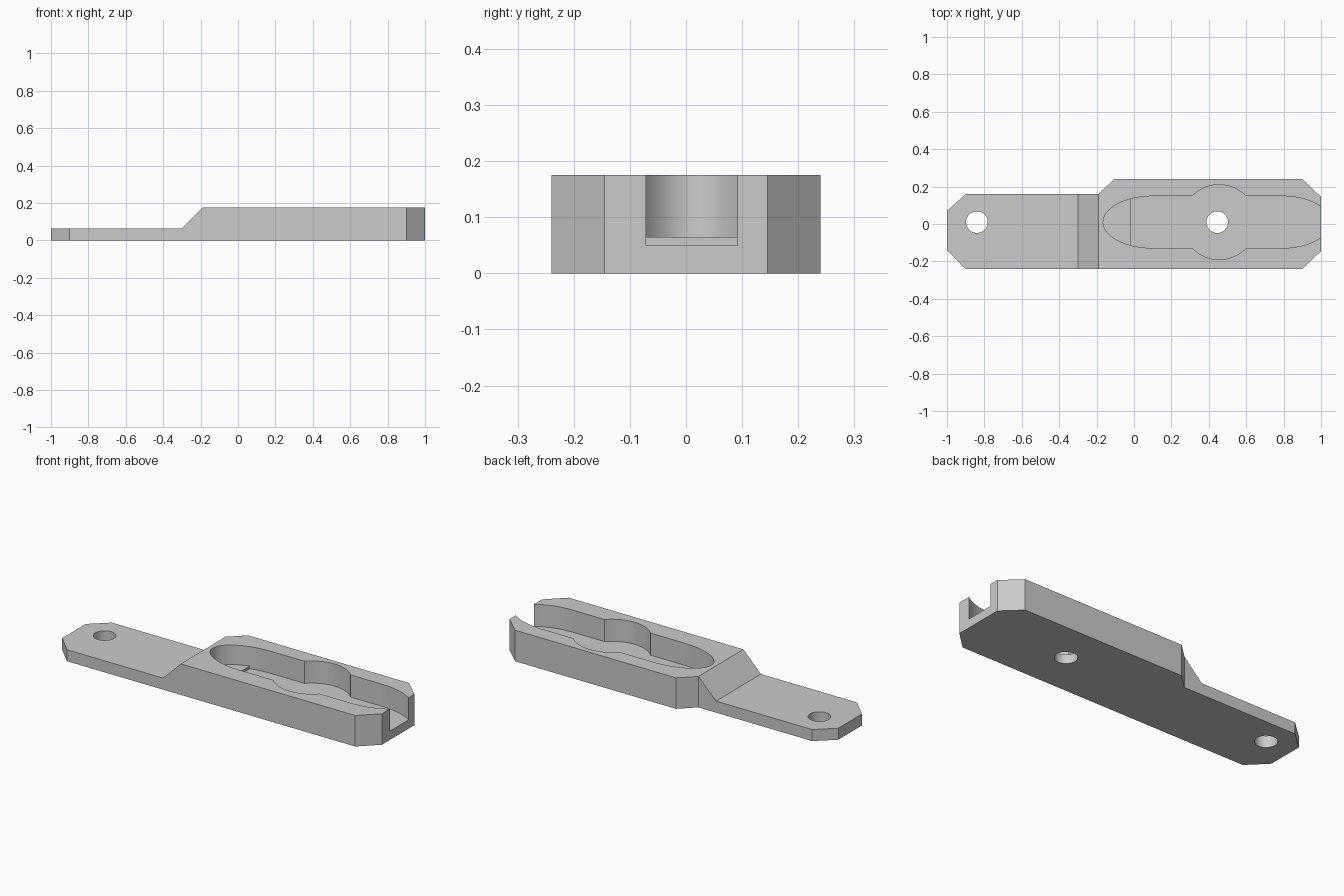
import bpy
import bmesh
import math

HEIGHT, THIN = 0.175, 0.065
AXIS_Y = 0.01           # centre line of pocket and holes
STEP_X = -0.02          # end of the shallow pocket shelf

cube = bpy.data.objects.get("Cube")
if cube:
    bpy.data.objects.remove(cube, do_unlink=True)

grey = bpy.data.materials.new("light_grey")
grey.use_nodes = True
grey.diffuse_color = (0.6, 0.6, 0.6, 1)
grey.node_tree.nodes["Principled BSDF"].inputs["Base Color"].default_value = (0.6, 0.6, 0.6, 1)


def prism(name, points, offset):
    """Extrude a closed outline of 3D points by an offset."""
    bm = bmesh.new()
    face = bm.faces.new([bm.verts.new(p) for p in points])
    ext = bmesh.ops.extrude_face_region(bm, geom=[face])
    moved = [v for v in ext["geom"] if isinstance(v, bmesh.types.BMVert)]
    bmesh.ops.translate(bm, verts=moved, vec=offset)
    bmesh.ops.recalc_face_normals(bm, faces=bm.faces)
    mesh = bpy.data.meshes.new(name)
    bm.to_mesh(mesh)
    bm.free()
    mesh.materials.append(grey)
    obj = bpy.data.objects.new(name, mesh)
    bpy.context.collection.objects.link(obj)
    return obj


def upright(name, outline, z0, z1):
    return prism(name, [(x, y, z0) for x, y in outline], (0, 0, z1 - z0))


def circle(cx, cy, r, n=48):
    return [(cx + r * math.cos(math.tau * i / n), cy + r * math.sin(math.tau * i / n))
            for i in range(n)]


def combine(target, tool, operation):
    """Boolean, apply, and remove the helper."""
    tool.hide_render = True
    mod = target.modifiers.new("cut", 'BOOLEAN')
    mod.operation, mod.solver, mod.object = operation, 'EXACT', tool
    bpy.context.view_layer.objects.active = target
    bpy.ops.object.modifier_apply(modifier=mod.name)
    bpy.data.objects.remove(tool, do_unlink=True)


def pocket_half():
    """Upper edge of the pocket: rounded ends, straight sides, round bulge."""
    half, left, right, rx = 0.139, 0.105, 0.79, 0.27
    bulge_x, bulge_r = 0.455, 0.2
    pts = [(left - rx * math.cos(a), half * math.sin(a))
           for a in (math.pi / 2 * i / 16 for i in range(17))]
    start = math.asin(half / bulge_r)
    for i in range(17):
        a = math.pi - start - (math.pi - 2 * start) * i / 16
        pts.append((bulge_x + bulge_r * math.cos(a), bulge_r * math.sin(a)))
    pts += [(right + 0.26 * math.sin(a), half * math.cos(a))
            for a in (math.pi / 2 * i / 16 for i in range(17))]
    return pts


def mirrored(half):
    lower = [(x, -y) for x, y in reversed(half) if y > 1e-5]
    upper = [(x, max(y, 0)) for x, y in half]
    return [(x, y + AXIS_Y) for x, y in upper + lower]


# Body: plan outline trimmed by the stepped side profile
plan = [(-1, 0.07), (-0.9, 0.16), (-0.19, 0.16), (-0.105, 0.24), (0.9, 0.24), (1, 0.145),
        (1, -0.145), (0.9, -0.24), (-0.9, -0.24), (-1, -0.14)]
body = upright("bracket_body", plan, 0, HEIGHT)
side = [(-1.1, THIN), (-0.3, THIN), (-0.19, HEIGHT), (-0.19, 0.3), (-1.1, 0.3)]
combine(body, prism("ramp_cutter", [(x, -0.5, z) for x, z in side], (0, 1, 0)), 'DIFFERENCE')

# Pocket: shallow shelf over the full outline, deeper floor past the step
half = pocket_half()
shelf_cutter = upright("shelf_cutter", mirrored(half), THIN, 0.3)
step_y = 0.139 * math.sqrt(1 - ((0.105 - STEP_X) / 0.27) ** 2)
deep = [(STEP_X, step_y)] + [p for p in half if p[0] > STEP_X]
deep_cutter = upright("deep_cutter", mirrored(deep), 0.05, 0.3)
combine(body, deep_cutter, 'DIFFERENCE')
combine(body, shelf_cutter, 'DIFFERENCE')

# Through holes
for x in (-0.84, 0.445):
    combine(body, upright("hole_cutter", circle(x, AXIS_Y, 0.058), -0.1, 0.4), 'DIFFERENCE')

# Smooth the curved walls, keep the edges crisp
bpy.ops.object.select_all(action='DESELECT')
body.select_set(True)
bpy.context.view_layer.objects.active = body
bpy.ops.object.shade_smooth_by_angle(angle=math.radians(25))
